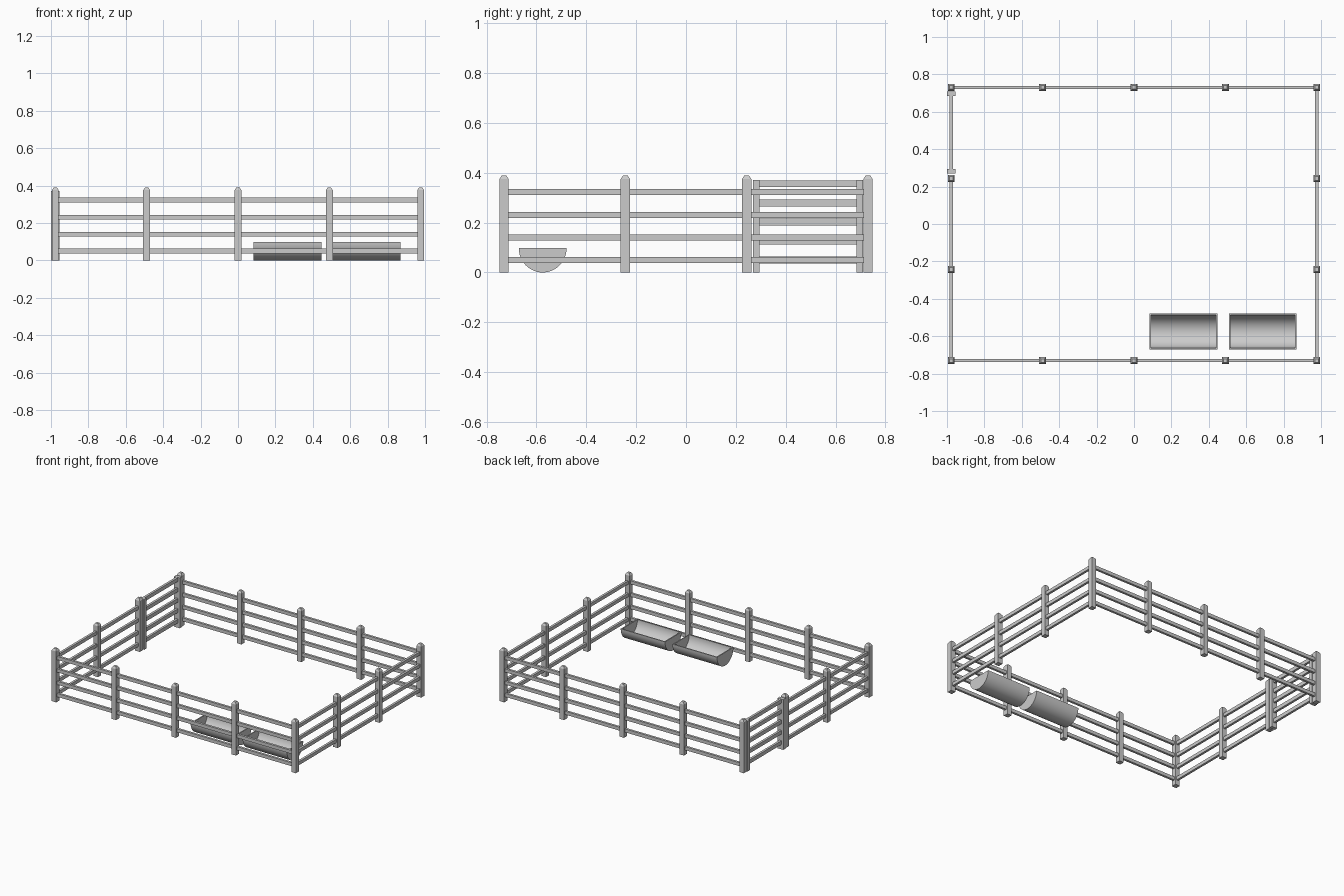
import bpy, bmesh, math

if "Cube" in bpy.data.objects:
    bpy.data.objects.remove(bpy.data.objects["Cube"])

X, Y = 0.977, 0.73          # fence line half-sizes
POST, POST_H = 0.037, 0.375
RAIL_Z = (0.05, 0.14, 0.231, 0.323)


def finish(name, bm):
    bmesh.ops.recalc_face_normals(bm, faces=bm.faces)
    me = bpy.data.meshes.new(name)
    bm.to_mesh(me)
    bm.free()
    ob = bpy.data.objects.new(name, me)
    bpy.context.collection.objects.link(ob)
    return ob


def box(name, centre, size):
    bm = bmesh.new()
    bmesh.ops.create_cube(bm, size=1)
    for v in bm.verts:
        v.co = [c + p * s for c, p, s in zip(centre, v.co, size)]
    return finish(name, bm)


def post(x, y):
    # square post with a chamfered top
    bm = bmesh.new()
    rings = []
    for z, h in ((0, POST / 2), (POST_H, POST / 2), (0.389, POST / 2 - 0.009)):
        rings.append([bm.verts.new((x + a * h, y + b * h, z))
                      for a, b in ((-1, -1), (1, -1), (1, 1), (-1, 1))])
    for lo, hi in zip(rings, rings[1:]):
        for i in range(4):
            j = (i + 1) % 4
            bm.faces.new((lo[i], lo[j], hi[j], hi[i]))
    bm.faces.new(rings[0])
    bm.faces.new(rings[-1])
    finish("fence_post", bm)


def trough(x0, x1, cy=-0.575, r=0.096, t=0.008, seg=24):
    # half-round feeding trough with wall thickness and closed ends
    bm = bmesh.new()

    def arc(x, rad):
        return [bm.verts.new((x, cy - rad * math.cos(math.pi * i / seg),
                              0.098 - rad * 1.02 * math.sin(math.pi * i / seg)))
                for i in range(seg + 1)]
    a, b, c, d = arc(x0, r), arc(x1, r), arc(x1 - t, r - t), arc(x0 + t, r - t)
    for p, q in ((a, b), (c, d)):
        for i in range(seg):
            bm.faces.new((p[i], p[i + 1], q[i + 1], q[i]))
    for ring in (a, b, c, d):
        bm.faces.new(ring)
    # rim
    for k in (0, -1):
        bm.faces.new((a[k], b[k], c[k], d[k]))
    for o, n in ((a, d), (b, c)):
        bm.faces.new((o[0], o[-1], n[-1], n[0]))
    ob = finish("feeding_trough", bm)
    bpy.ops.object.select_all(action='DESELECT')
    ob.select_set(True)
    bpy.context.view_layer.objects.active = ob
    bpy.ops.object.shade_smooth_by_angle(angle=math.radians(30))


# posts
for i in range(-2, 3):
    for s in (-1, 1):
        post(i * X / 2, s * Y)
for y in (-Y / 3, Y / 3):
    for s in (-1, 1):
        post(s * X, y)

# rails, one per span; the rear left span is left open for the gate
for z in RAIL_Z:
    for i in range(4):
        for s in (-1, 1):
            box("long_side_rail", ((i - 1.5) * X / 2, s * Y, z),
                (X / 2 - POST, 0.017, 0.025))
    for i in range(3):
        for s in (-1, 1):
            if not (s < 0 and i == 2):
                box("short_side_rail", (s * X, (i - 1) * Y * 2 / 3, z),
                    (0.017, Y * 2 / 3 - POST, 0.025))

# gate in the left side
for y in (0.282, 0.697):
    box("gate_stile", (-X, y, 0.1855), (0.046, 0.025, 0.371))
for i in range(5):
    box("gate_bar", (-X, 0.4895, 0.05 + i * 0.0765), (0.017, 0.39, 0.028))

# troughs along the front
trough(0.083, 0.446)
trough(0.507, 0.868)
